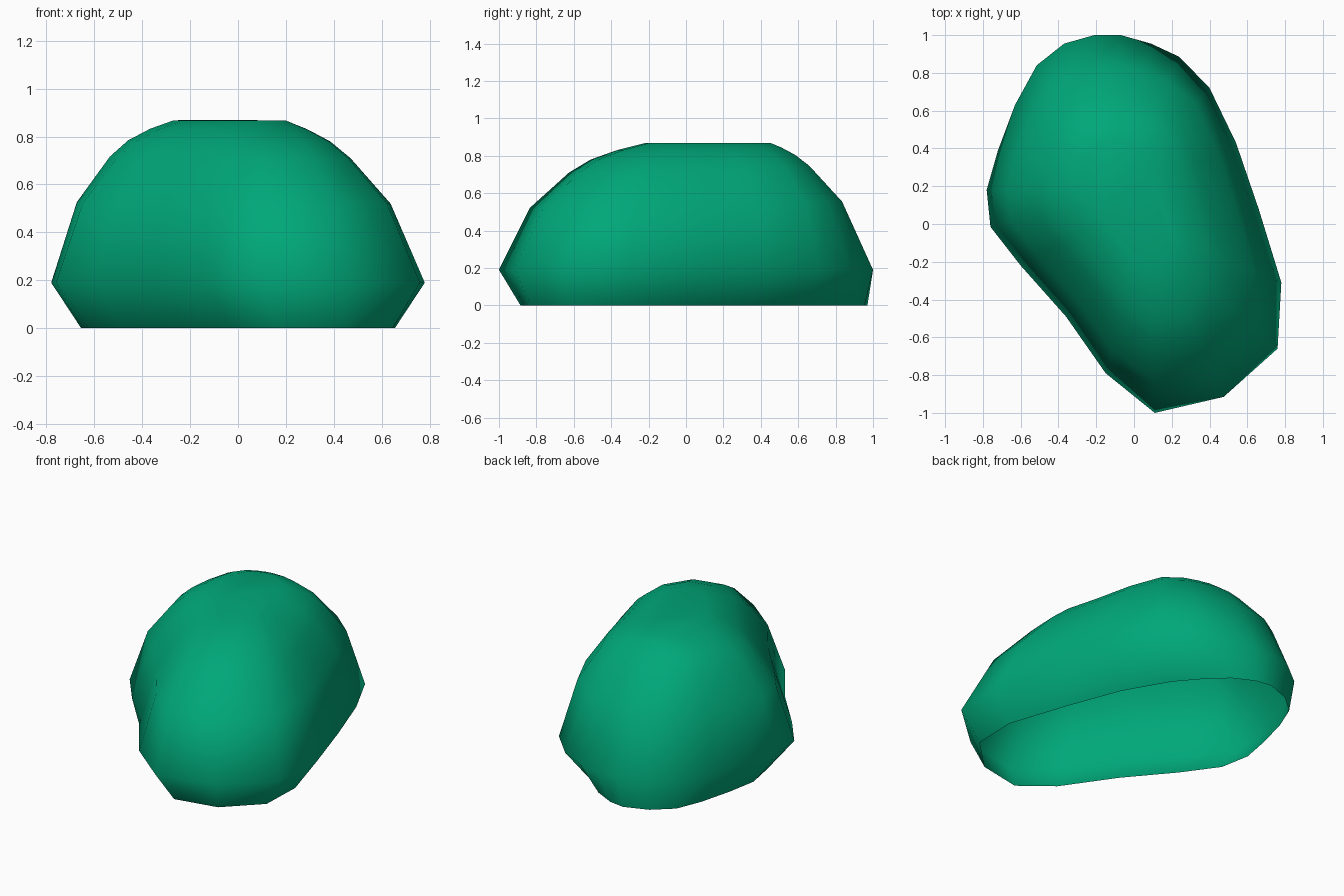
import bpy, bmesh

if "Cube" in bpy.data.objects:
    bpy.data.objects.remove(bpy.data.objects["Cube"])

# Widest outline of the boulder shell, starting at the back, seen from above
outline = [(-.21, 1), (-.07, 1), (.09, .955), (.24, .885), (.40, .72), (.54, .43), (.66, .08),
           (.78, -.31), (.76, -.66), (.475, -.915), (.11, -1), (-.15, -.79), (-.36, -.49),
           (-.60, -.22), (-.76, -.015), (-.78, .18), (-.72, .39), (-.63, .63), (-.515, .84), (-.37, .955)]
# Matching outline of the small flat plateau on top
plateau = [(-.14, .45), (-.09, .45), (-.04, .43), (.01, .40), (.06, .33), (.11, .20), (.16, .05),
           (.20, -.06), (.20, -.14), (.16, -.20), (.08, -.22), (0, -.17), (-.08, -.08),
           (-.16, .02), (-.23, .10), (-.27, .20), (-.27, .28), (-.25, .35), (-.22, .40), (-.18, .43)]
# Matching tucked-in rim on the ground
rim = [(-.23, .97), (-.13, .955), (0, .89), (.11, .79), (.245, .63), (.40, .36), (.53, .02),
       (.655, -.355), (.645, -.63), (.44, -.83), (.165, -.885), (-.03, -.73), (-.24, -.425),
       (-.47, -.15), (-.62, .06), (-.655, .25), (-.62, .44), (-.565, .65), (-.50, .81), (-.38, .915)]
# Blend from outline to plateau, height, extra height towards the back
levels = [(0, .19, 0), (.21, .52, .035), (.48, .71, .035), (.63, .78, .025), (.81, .83, .015), (1, .867, .002)]


def blend(x, y, t):
    """The back and the right flank lean in a little more than the rest."""
    back = min(max((y - .7) / .3, 0), 1)
    right = .4 * min(max((x - .5) / .25, 0), 1)
    return t + .55 * max(back, right) * t * (1 - t)


bm = bmesh.new()
# Open rim
rings = [[bm.verts.new((x, y, 0)) for x, y in rim]]
# Dome rings
for t, z, lift in levels:
    ring = []
    for (x, y), (px, py) in zip(outline, plateau):
        k = blend(x, y, t)
        ring.append(bm.verts.new((x + (px - x) * k, y + (py - y) * k, z + lift * max(y, 0))))
    rings.append(ring)
n = len(outline)
for low, high in zip(rings, rings[1:]):
    for i in range(n):
        j = (i + 1) % n
        bm.faces.new((low[j], low[i], high[i], high[j]))
# Plateau cap, shell stays open underneath
bm.faces.new(rings[-1][::-1])
for f in bm.faces:
    f.smooth = True

mesh = bpy.data.meshes.new("boulder_shell")
bm.to_mesh(mesh)
bm.free()
boulder = bpy.data.objects.new("boulder_shell", mesh)
bpy.context.collection.objects.link(boulder)

# Green surface
green = bpy.data.materials.new("green")
green.diffuse_color = (0, .39, .19, 1)
green.use_nodes = True
green.node_tree.nodes["Principled BSDF"].inputs["Base Color"].default_value = green.diffuse_color
mesh.materials.append(green)
